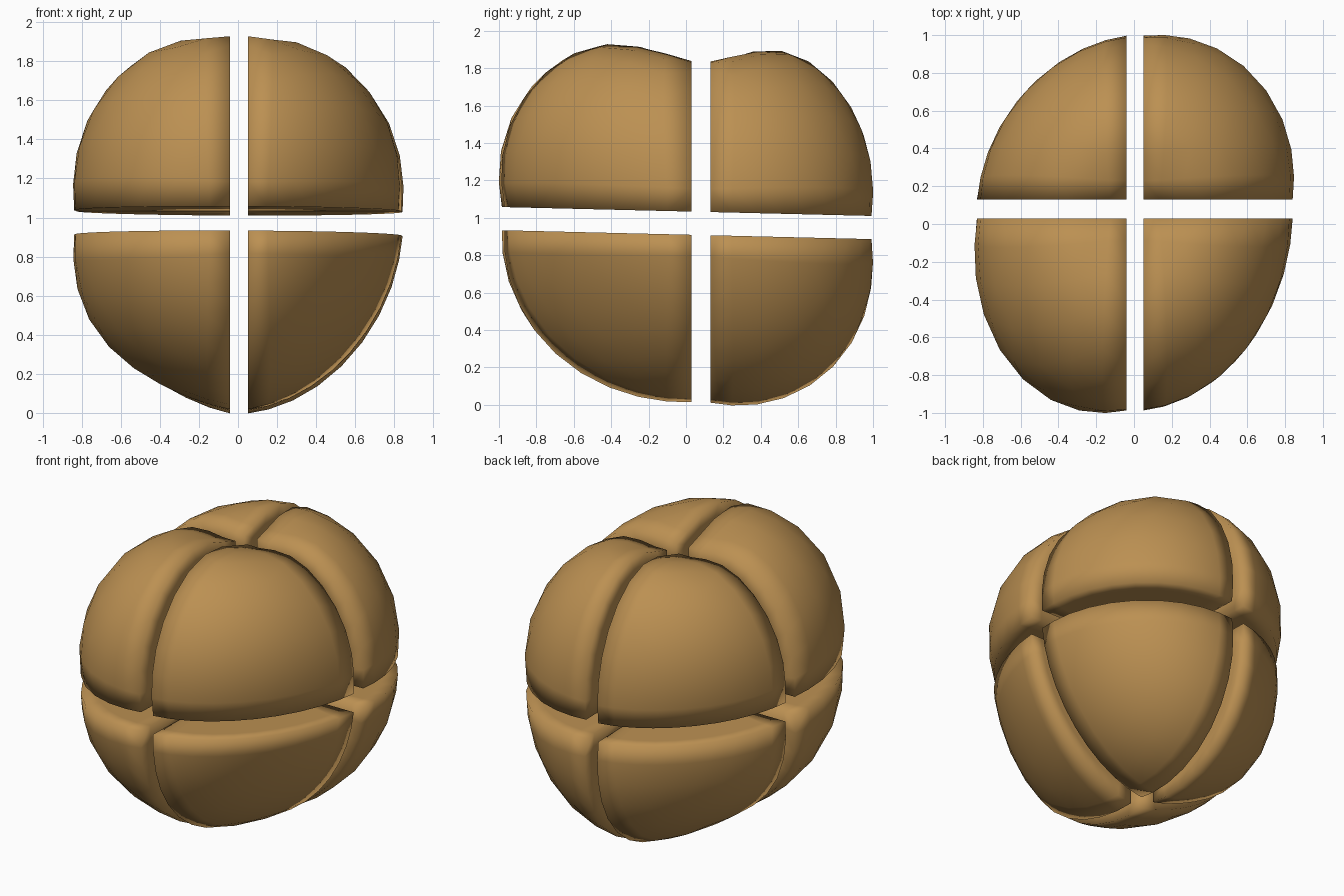
import bpy, bmesh, math
from mathutils import Vector

if "Cube" in bpy.data.objects:
    bpy.data.objects.remove(bpy.data.objects["Cube"])

clay = bpy.data.materials.new("ochre_brown")
clay.diffuse_color = (0.50, 0.28, 0.085, 1)
clay.use_nodes = True
clay.node_tree.nodes["Principled BSDF"].inputs["Base Color"].default_value = clay.diffuse_color

N = 10                                  # facets along each octant edge
# bulge of the body along each quarter arc, keyed by axis signs
XY = {(1, 1): .06, (-1, -1): .09, (1, -1): -.055, (-1, 1): -.075}
YZ = {(-1, 1): .10, (1, 1): .08, (-1, -1): .03, (1, -1): .085}
# side arcs: (bulge near the pole, extra bulge toward the equator)
XZ = {(1, 1): (-.05, .10), (-1, 1): (-.05, .10),
      (-1, -1): (-.08, .14), (1, -1): (-.055, .0)}
# extra fullness in the middle of each lobe, keyed by x, y, z signs
MID = {(1, -1, 1): .055, (-1, 1, 1): .055, (-1, -1, 1): .015, (1, 1, 1): .01,
       (1, -1, -1): -.04, (-1, 1, -1): -.01, (-1, -1, -1): 0, (1, 1, -1): -.015}


def build_piece(name, sx, sy, sz):
    # inner corner, set back from the three crossing gaps
    corner = Vector((.005 + .045 * sx, .08 + .05 * sy, .972 + .062 * sz))
    ext = (.787, .856 if sy > 0 else 1.0, .935 if sz > 0 else .895)

    def surface(n):
        x, y, z = n
        base, side = XZ[sx, sz]
        r = 1 + 2 * (x * y * XY[sx, sy] + y * z * YZ[sy, sz]
                     + x * z * (base + side * x * x))
        r += MID[sx, sy, sz] * 5.2 * x * y * z
        if sz > 0:                      # dimple at the top
            r -= .155 * z ** 16
        return Vector((sx * x * ext[0], sy * y * ext[1], sz * z * ext[2])) * r

    bm = bmesh.new()

    def vert(p):
        q = corner + p
        q.z -= .024 * q.y               # the level gap leans slightly
        return bm.verts.new(q)

    # rounded outer shell: spherical triangle grid
    grid = {}
    for i in range(N + 1):
        for j in range(N + 1 - i):
            a = [math.sin(t / N * math.pi / 2) ** 1.1 for t in (i, j, N - i - j)]
            grid[i, j] = vert(surface(Vector(a).normalized()))
    for i in range(N):
        for j in range(N - i):
            bm.faces.new((grid[i, j], grid[i + 1, j], grid[i, j + 1]))
            if i + j < N - 1:
                bm.faces.new((grid[i + 1, j], grid[i + 1, j + 1], grid[i, j + 1]))

    # three flat inner walls meeting at the corner
    tip = vert(Vector((0, 0, 0)))
    tip_co = tip.co.copy()
    rims = ([grid[0, t] for t in range(N + 1)],
            [grid[t, 0] for t in range(N + 1)],
            [grid[t, N - t] for t in range(N + 1)])
    for rim in rims:
        rows = [rim]
        for s in (.9, .5):
            rows.append([bm.verts.new(tip_co.lerp(v.co, s)) for v in rim])
        for r0, r1 in zip(rows, rows[1:]):
            for k in range(N):
                bm.faces.new((r0[k], r0[k + 1], r1[k + 1], r1[k]))
        for k in range(N):
            bm.faces.new((rows[-1][k], rows[-1][k + 1], tip))

    bmesh.ops.remove_doubles(bm, verts=bm.verts, dist=1e-5)
    bmesh.ops.recalc_face_normals(bm, faces=bm.faces)
    for f in bm.faces:
        f.smooth = True
    me = bpy.data.meshes.new(name)
    bm.to_mesh(me)
    bm.free()
    me.materials.append(clay)
    bpy.context.collection.objects.link(bpy.data.objects.new(name, me))


# eight lobes around the crossing gaps
for sz, h in ((1, "upper"), (-1, "lower")):
    for sy, d in ((-1, "front"), (1, "back")):
        for sx, s in ((-1, "left"), (1, "right")):
            build_piece(f"{h}_{d}_{s}_lobe", sx, sy, sz)
